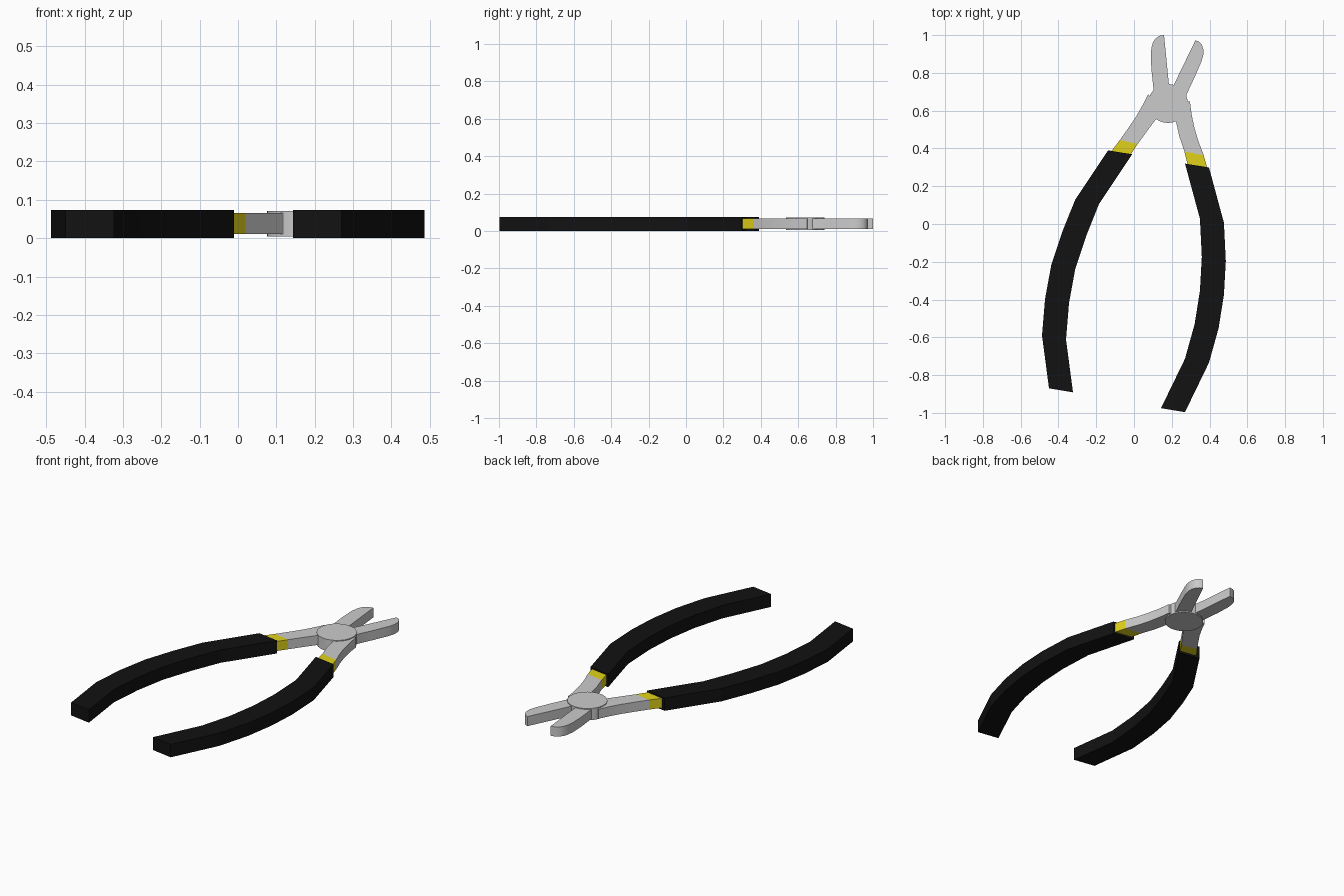
import bpy, bmesh, math

if "Cube" in bpy.data.objects:
    bpy.data.objects.remove(bpy.data.objects["Cube"])


def material(name, color):
    m = bpy.data.materials.new(name)
    m.diffuse_color = (*color, 1)
    m.use_nodes = True
    m.node_tree.nodes["Principled BSDF"].inputs["Base Color"].default_value = m.diffuse_color
    return m


black = material("black_grip", (0.006, 0.006, 0.006))
yellow = material("yellow_band", (0.75, 0.65, 0.01))


def prism(name, outline, z0, z1, mat=None, smooth=False):
    """Extrude a flat outline from z0 up to z1."""
    bm = bmesh.new()
    face = bm.faces.new([bm.verts.new((x, y, z0)) for x, y in outline])
    ext = bmesh.ops.extrude_face_region(bm, geom=[face])
    top = [v for v in ext["geom"] if isinstance(v, bmesh.types.BMVert)]
    bmesh.ops.translate(bm, verts=top, vec=(0, 0, z1 - z0))
    bmesh.ops.recalc_face_normals(bm, faces=bm.faces[:])
    me = bpy.data.meshes.new(name)
    bm.to_mesh(me)
    bm.free()
    ob = bpy.data.objects.new(name, me)
    bpy.context.collection.objects.link(ob)
    if mat:
        me.materials.append(mat)
    if smooth:
        bpy.context.view_layer.objects.active = ob
        ob.select_set(True)
        bpy.ops.object.shade_smooth_by_angle(angle=math.radians(30))
        ob.select_set(False)
    return ob


def grip(name, path):
    """Handle sleeve: a constant skewed section swept along the path."""
    other = [(x + 0.127, y - 0.021) for x, y in path]
    prism(name, path + other[::-1], 0, 0.074, black)


# Handle sleeves
grip("left_grip", [(-0.137, 0.39), (-0.312, 0.127), (-0.38, -0.042), (-0.438, -0.217),
                   (-0.471, -0.397), (-0.487, -0.59), (-0.45, -0.87)])
grip("right_grip", [(0.27, 0.32), (0.349, 0.028), (0.359, -0.175), (0.349, -0.354),
                    (0.321, -0.53), (0.27, -0.713), (0.143, -0.975)])

# Yellow bands, running slightly into the sleeves
Z0, Z1 = 0.011, 0.066
prism("left_band", [(-0.075, 0.444), (0.02, 0.424), (-0.03, 0.35), (-0.135, 0.366)], Z0, Z1, yellow)
prism("right_band", [(0.267, 0.384), (0.369, 0.364), (0.392, 0.28), (0.287, 0.30)], Z0, Z1, yellow)

# Metal arms
prism("left_arm", [(-0.075, 0.444), (-0.03, 0.508), (0.012, 0.57), (0.047, 0.632), (0.075, 0.687),
                   (0.09, 0.672), (0.18, 0.66), (0.18, 0.58), (0.116, 0.555),
                   (0.074, 0.498), (0.02, 0.424)], Z0, Z1, smooth=True)
prism("right_arm", [(0.369, 0.364), (0.342, 0.435), (0.321, 0.505), (0.305, 0.58), (0.296, 0.648),
                    (0.275, 0.65), (0.18, 0.66), (0.18, 0.58), (0.222, 0.544),
                    (0.24, 0.463), (0.267, 0.384)], Z0, Z1, smooth=True)

# Jaws with rounded tips
prism("left_jaw", [(0.185, 0.66), (0.185, 0.735), (0.159, 1.0), (0.135, 0.996), (0.115, 0.983),
                   (0.101, 0.963), (0.093, 0.935), (0.089, 0.90), (0.092, 0.82),
                   (0.106, 0.69)], Z0, Z1, smooth=True)
prism("right_jaw", [(0.185, 0.66), (0.21, 0.735), (0.325, 0.972), (0.345, 0.965), (0.359, 0.949),
                    (0.367, 0.925), (0.367, 0.895), (0.357, 0.86), (0.32, 0.775),
                    (0.28, 0.69), (0.27, 0.65)], Z0, Z1, smooth=True)

# Pivot disc
disc = [(0.18 + 0.105 * math.cos(i * math.tau / 32), 0.638 + 0.103 * math.sin(i * math.tau / 32))
        for i in range(32)]
prism("pivot_disc", disc, 0.004, 0.071, smooth=True)
